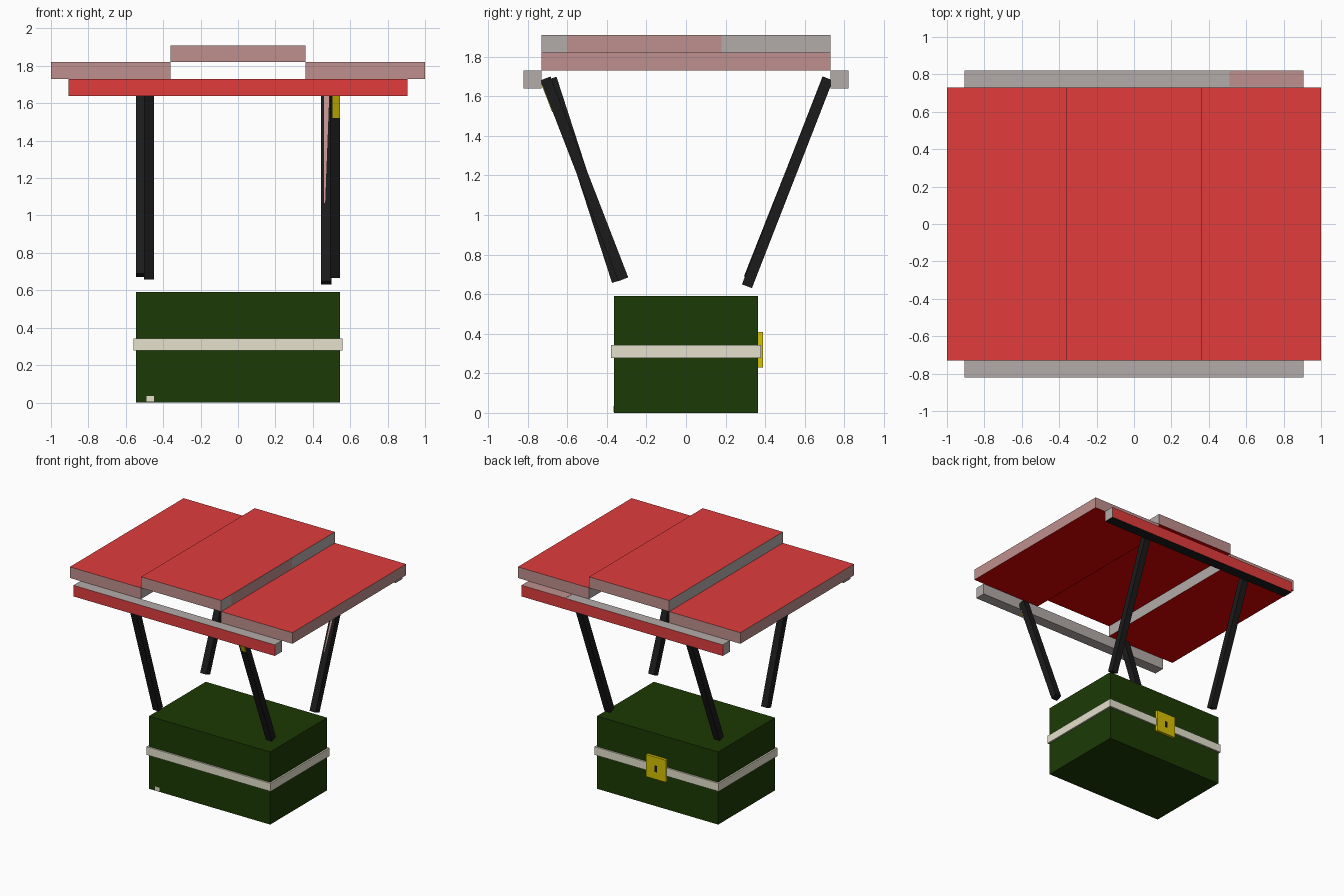
import bpy, bmesh
from mathutils import Vector, Matrix

if "Cube" in bpy.data.objects:
    bpy.data.objects.remove(bpy.data.objects["Cube"])


def mat(name, r, g, b):
    m = bpy.data.materials.new(name)
    m.diffuse_color = (r, g, b, 1)
    m.use_nodes = True
    m.node_tree.nodes["Principled BSDF"].inputs["Base Color"].default_value = m.diffuse_color
    return m


RED = mat("red", 0.75, 0.046, 0.046)
DEEP = mat("deep_red", 0.7, 0.0, 0.0)
GREY = mat("warm_grey", 0.45, 0.41, 0.395)
PINK = mat("faded_pink", 0.52, 0.28, 0.27)
BLACK = mat("black", 0.011, 0.011, 0.011)
GREEN = mat("dark_green", 0.0115, 0.042, 0.0015)
CREAM = mat("cream", 0.78, 0.75, 0.61)
GOLD = mat("gold", 0.68, 0.54, 0.001)


def box(name, lo, hi, base, faces=None, matrix=None):
    """Box from two corners; faces maps a direction such as '+z' to a material."""
    lo, hi = Vector(lo), Vector(hi)
    bm = bmesh.new()
    bmesh.ops.create_cube(bm, size=1)
    size, mid = hi - lo, (lo + hi) / 2
    for v in bm.verts:
        v.co = Vector(a * b for a, b in zip(v.co, size)) + mid
    me = bpy.data.meshes.new(name)
    me.materials.append(base)
    bm.normal_update()
    for key, m in (faces or {}).items():
        me.materials.append(m)
        axis, sign = "xyz".index(key[1]), 1 if key[0] == "+" else -1
        for f in bm.faces:
            if f.normal[axis] * sign > 0.9:
                f.material_index = len(me.materials) - 1
    bm.to_mesh(me)
    bm.free()
    ob = bpy.data.objects.new(name, me)
    if matrix:
        ob.matrix_world = matrix
    bpy.context.collection.objects.link(ob)
    return ob


# Canopy panels: raised centre, lower sides
cloth = {"+z": RED, "-z": DEEP}
box("canopy_centre", (-0.36, -0.73, 1.82), (0.36, 0.73, 1.91), PINK,
    {**cloth, "+x": GREY, "-x": GREY})
for side, x0, x1, inner in (("left", -1, -0.36, "+x"), ("right", 0.36, 1, "-x")):
    box("canopy_" + side, (x0, -0.73, 1.73), (x1, 0.73, 1.82), PINK,
        {**cloth, inner: GREY})

# Canopy edge beams, red on the outside
box("front_beam", (-0.905, -0.82, 1.64), (0.905, -0.73, 1.73), GREY, {"-y": RED})
box("back_beam", (-0.905, 0.73, 1.64), (0.905, 0.82, 1.73), GREY,
    {"+y": RED, "-z": BLACK})

# Faded patches on the grey edges
box("centre_edge_patch", (0.358, -0.6, 1.822), (0.361, 0.18, 1.908), PINK)
box("back_beam_patch", (0.51, 0.735, 1.728), (0.903, 0.818, 1.731), PINK)


# Suspension straps, square bars leaning in towards the crate
def strap(name, x, top, bottom):
    a, b = Vector((x, *bottom)), Vector((x, *top))
    up = (b - a).normalized()
    fwd = up.cross(Vector((1, 0, 0)))
    m = Matrix(((1, fwd.x, up.x, a.x), (0, fwd.y, up.y, a.y),
                (0, fwd.z, up.z, a.z), (0, 0, 0, 1)))
    n, w = (b - a).length, 0.027
    box(name, (-w, -w, 0), (w, w, n), BLACK, None, m)
    return m, n, w


m, n, w = strap("front_right_strap", 0.518, (-0.71, 1.69), (-0.317, 0.675))
box("strap_tag", (-0.012, -w - 0.003, n - 0.17), (w, -w + 0.003, n), GOLD, None, m)
strap("front_left_strap", -0.476, (-0.68, 1.69), (-0.348, 0.665))
strap("back_left_strap", -0.518, (0.717, 1.69), (0.318, 0.68))
m, n, w = strap("back_right_strap", 0.472, (0.717, 1.69), (0.308, 0.64))

# Tapered faded streak on the back right strap
streak = box("strap_streak", (-0.012, -w - 0.002, n - 0.68), (0.018, -w + 0.002, n),
             PINK, None, m)
for v in streak.data.vertices:
    if v.co.z < n / 2:
        v.co.x = min(v.co.x, -0.006)

# Crate with band and latch
box("crate", (-0.545, -0.365, 0), (0.545, 0.365, 0.59), GREEN)
box("crate_band", (-0.558, -0.378, 0.277), (0.558, 0.378, 0.343), CREAM)
box("latch", (-0.09, 0.36, 0.23), (0.09, 0.388, 0.41), GOLD)
box("keyhole", (-0.012, 0.385, 0.29), (0.012, 0.39, 0.34), BLACK)

# Worn paint mark on the crate front
box("worn_mark", (-0.49, -0.367, 0.005), (-0.45, -0.362, 0.035), CREAM)
